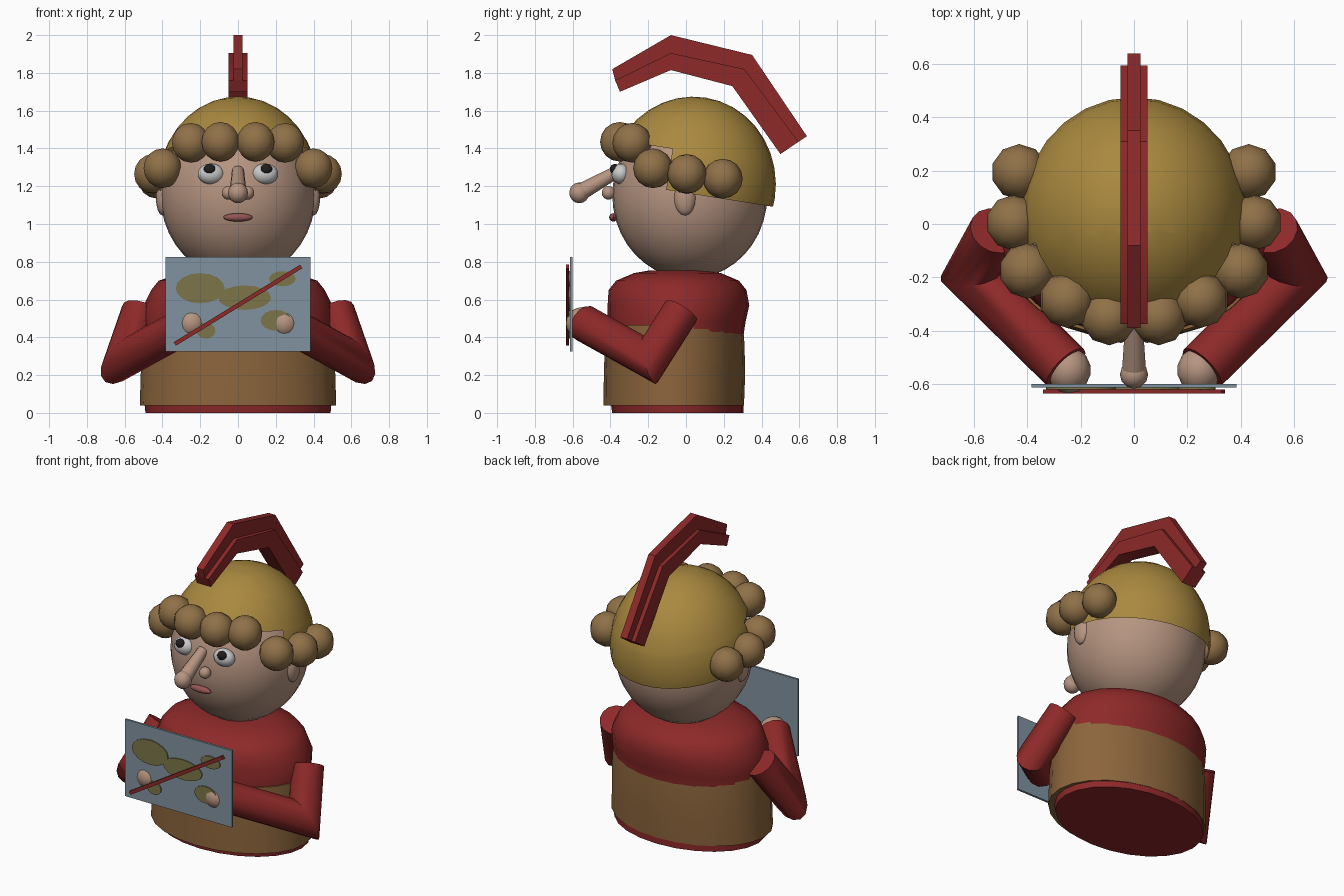
import bpy, bmesh
from math import sin, cos, pi, radians
from mathutils import Vector, Matrix

if "Cube" in bpy.data.objects:
    bpy.data.objects.remove(bpy.data.objects["Cube"])


def material(name, rgb):
    m = bpy.data.materials.new(name)
    m.diffuse_color = (*rgb, 1)
    m.use_nodes = True
    m.node_tree.nodes["Principled BSDF"].inputs["Base Color"].default_value = m.diffuse_color
    return m


RED = material("red_cloth", (0.27, 0.022, 0.022))
GOLD = material("gold_cap", (0.40, 0.25, 0.05))
CURL = material("brown_curls", (0.28, 0.165, 0.065))
SKIN = material("skin", (0.47, 0.30, 0.22))
BROWN = material("brown_wrap", (0.26, 0.13, 0.045))
BLUE = material("blue_sheet", (0.22, 0.29, 0.35))
OLIVE = material("olive_land", (0.20, 0.18, 0.065))
WHITE = material("eye_white", (0.75, 0.75, 0.75))
BLACK = material("pupil", (0.015, 0.012, 0.012))
LIP = material("lip", (0.30, 0.09, 0.09))


def finish(name, bm, mat, smooth=True):
    bmesh.ops.recalc_face_normals(bm, faces=bm.faces)
    me = bpy.data.meshes.new(name)
    bm.to_mesh(me)
    bm.free()
    me.materials.append(mat)
    ob = bpy.data.objects.new(name, me)
    bpy.context.collection.objects.link(ob)
    if smooth:
        bpy.ops.object.select_all(action='DESELECT')
        ob.select_set(True)
        bpy.context.view_layer.objects.active = ob
        bpy.ops.object.shade_smooth_by_angle(angle=radians(40))
    return ob


def ellipsoid(name, loc, rad, mat, seg=16, rings=10):
    bm = bmesh.new()
    bmesh.ops.create_uvsphere(bm, u_segments=seg, v_segments=rings, radius=1,
                              matrix=Matrix.Translation(loc) @ Matrix.Diagonal((*rad, 1)))
    return finish(name, bm, mat)


def box(name, loc, size, mat, angle_y=0):
    bm = bmesh.new()
    bmesh.ops.create_cube(bm, size=1, matrix=Matrix.Translation(loc)
                          @ Matrix.Rotation(angle_y, 4, 'Y') @ Matrix.Diagonal((*size, 1)))
    return finish(name, bm, mat, False)


def loft(name, rings, mat):
    """Skin a list of equal-length point rings and cap both ends."""
    bm = bmesh.new()
    loops = [[bm.verts.new(p) for p in r] for r in rings]
    n = len(loops[0])
    for a, b in zip(loops, loops[1:]):
        for i in range(n):
            j = (i + 1) % n
            bm.faces.new((a[i], a[j], b[j], b[i]))
    bm.faces.new(loops[0])
    bm.faces.new(loops[-1])
    return finish(name, bm, mat)


def oval(z, rx, ry, cy, n=24):
    return [(rx * cos(2 * pi * i / n), cy + ry * sin(2 * pi * i / n), z) for i in range(n)]


def bent_tube(name, pts, r, mat, n=14):
    """Tube through three points with a mitred joint."""
    a, b, c = map(Vector, pts)
    d1, d2 = (b - a).normalized(), (c - b).normalized()
    u = d1.orthogonal().normalized()
    v = d1.cross(u)
    start = [a + r * (u * cos(2 * pi * i / n) + v * sin(2 * pi * i / n)) for i in range(n)]
    mitre = d1 + d2

    def slide(p, d, origin, normal):
        return p + d * ((origin - p).dot(normal) / d.dot(normal))
    mid = [slide(p, d1, b, mitre) for p in start]
    end = [slide(p, d2, c, d2) for p in mid]
    return loft(name, [start, mid, end], mat)


# Torso: red tunic with a brown wrap around the lower part
loft("tunic", [oval(*r) for r in (
    (0, .49, .348, -.043), (.10, .50, .355, -.05), (.40, .50, .358, -.055),
    (.48, .505, .365, -.05), (.57, .50, .375, -.04), (.65, .46, .365, -.045),
    (.70, .42, .325, -.045), (.74, .30, .23, -.045), (.755, .20, .15, -.04))], RED)
loft("wrap", [oval(*r) for r in (
    (.04, .52, .372, -.065), (.20, .515, .374, -.061), (.36, .512, .370, -.060),
    (.465, .507, .364, -.062))], BROWN)

# Head
ellipsoid("head", (0, .02, 1.15), (.41, .41, .44), SKIN, 32, 20)

# Cap: tilted half shell with an opening for the face
bm = bmesh.new()
bmesh.ops.create_uvsphere(bm, u_segments=28, v_segments=18, radius=1,
                          matrix=Matrix.Diagonal((.425, .445, .475, 1)))


def cut(co, no, clear=False):
    bmesh.ops.bisect_plane(bm, geom=bm.verts[:] + bm.edges[:] + bm.faces[:],
                           plane_co=co, plane_no=no, clear_inner=clear)


cut((0, 0, -.04), (0, 0, 1), True)
cut((0, -.13, 0), (0, 1, 0))
cut((0, 0, .18), (0, 0, 1))
opening = [f for f in bm.faces
           if f.calc_center_median().y < -.13 and f.calc_center_median().z < .18]
bmesh.ops.delete(bm, geom=opening, context='FACES')
bm.transform(Matrix.Translation((0, .03, 1.2)) @ Matrix.Rotation(radians(-9), 4, 'X'))
finish("cap", bm, GOLD)

# Crest: wide lower band and narrow upper band, both bent over the cap
inner = ((-.35, 1.70), (-.08, 1.815), (.245, 1.73), (.50, 1.37))
middle = ((-.375, 1.76), (-.08, 1.905), (.31, 1.82), (.595, 1.435))
outer = ((-.39, 1.82), (-.08, 2.0), (.35, 1.895), (.64, 1.465))
for name, low, high, w in (("crest_base", inner, middle, .05), ("crest_ridge", middle, outer, .024)):
    bands = [[(-w, *p), (w, *p), (w, *q), (-w, *q)] for p, q in zip(low, high)]
    loft(name, bands, RED)

# Nose: tapered bridge and round tip
top, tip = Vector((0, -.36, 1.28)), Vector((0, -.565, 1.165))
axis = tip - top
bm = bmesh.new()
bmesh.ops.create_cone(bm, cap_ends=True, segments=12, radius1=.032, radius2=.046,
                      depth=axis.length, matrix=Matrix.Translation((top + tip) / 2)
                      @ axis.to_track_quat('Z', 'Y').to_matrix().to_4x4())
finish("nose_bridge", bm, SKIN)
ellipsoid("nose_tip", tip, (.053, .053, .055), SKIN, 12, 8)
ellipsoid("mouth", (0, -.385, 1.035), (.078, .022, .022), LIP, 12, 8)

# Mirrored parts: face, curls, arms and hands
curls = ((.43, .195, 1.24), (.45, .005, 1.265), (.40, -.175, 1.295),
         (.25, -.285, 1.43), (.093, -.35, 1.435))
for side, s in (("left", -1), ("right", 1)):
    ellipsoid(f"{side}_eye", (s * .143, -.345, 1.265), (.07, .05, .055), WHITE)
    ellipsoid(f"{side}_pupil", (s * .15, -.377, 1.29), (.032, .026, .028), BLACK, 12, 8)
    ellipsoid(f"{side}_nostril", (s * .05, -.41, 1.165), (.036, .036, .036), SKIN, 12, 8)
    ellipsoid(f"{side}_ear", (s * .40, -.005, 1.14), (.035, .058, .095), SKIN, 12, 8)
    for i, (x, y, z) in enumerate(curls):
        ellipsoid(f"{side}_curl_{i + 1}", (s * x, y, z), (.105, .105, .105), CURL, 10, 8)
    bent_tube(f"{side}_arm", ((s * .52, -.025, .54), (s * .61, -.19, .28),
                              (s * .255, -.54, .475)), .098, RED)
    ellipsoid(f"{side}_hand", (s * .245, -.548, .475), (.083, .088, .085), SKIN, 14, 10)

# Held sheet with land patches and a diagonal route line
box("sheet", (0, -.607, .575), (.77, .014, .50), BLUE)
patches = ((-.20, .66, .13, .08), (.035, .61, .14, .065), (.235, .71, .07, .04),
           (.20, .49, .08, .055), (-.17, .435, .05, .042))
for i, (x, z, rx, rz) in enumerate(patches):
    bm = bmesh.new()
    bmesh.ops.create_cone(bm, cap_ends=True, segments=16, radius1=1, radius2=1, depth=.008,
                          matrix=Matrix.Translation((x, -.617, z))
                          @ Matrix.Diagonal((rx, 1, rz, 1)) @ Matrix.Rotation(pi / 2, 4, 'X'))
    finish(f"land_patch_{i + 1}", bm, OLIVE)
box("route_line", (0, -.628, .57), (.785, .016, .022), RED, -radians(31.5))
